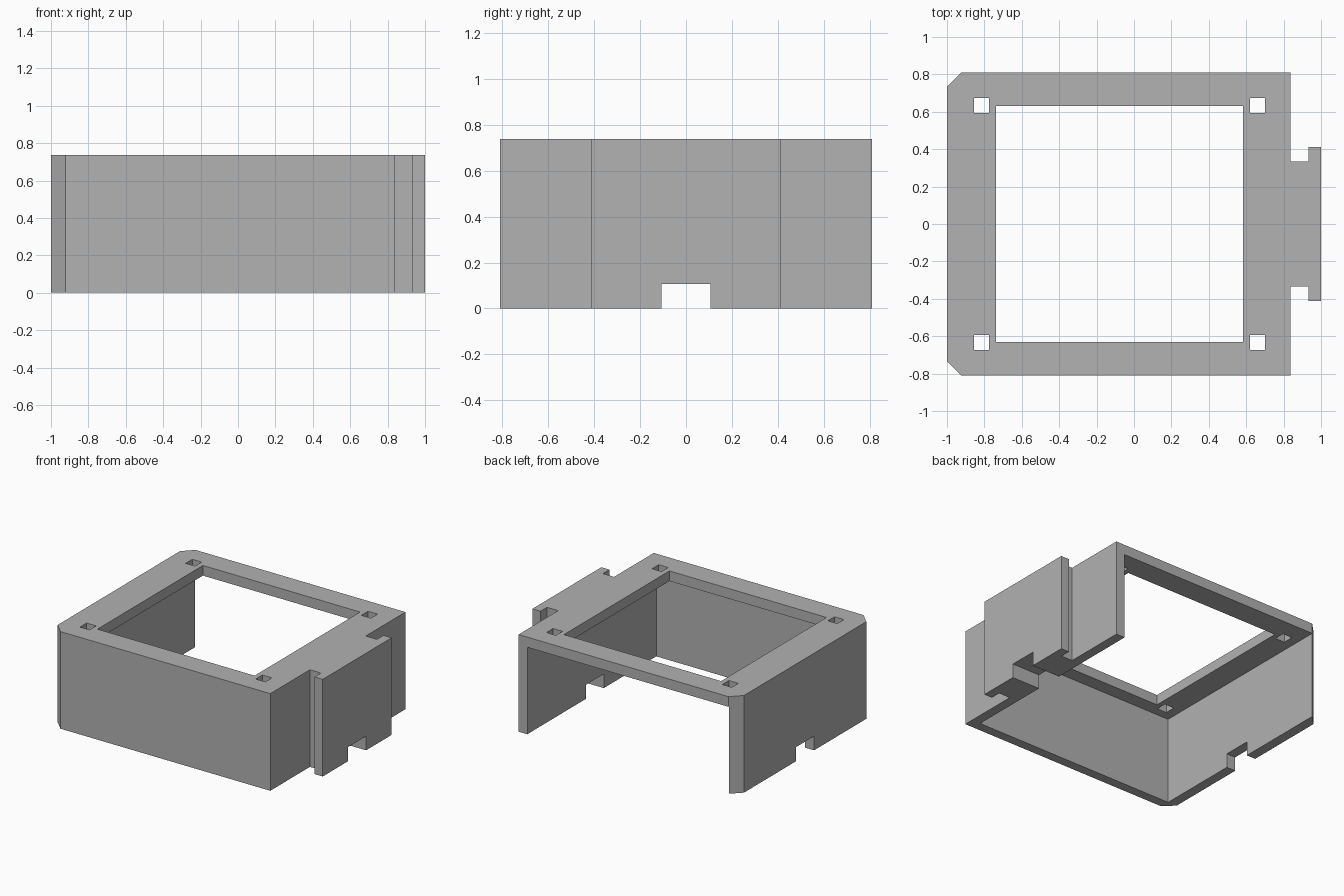
import bpy
import bmesh

cube = bpy.data.objects.get("Cube")
if cube:
    bpy.data.objects.remove(cube, do_unlink=True)

HEIGHT, PLATE = 0.737, 0.077
WALL = 0.073
LEFT, RIGHT, HALF = -1.0, 0.838, 0.81

grey = bpy.data.materials.new("plain grey")
grey.use_nodes = True
colour = (0.445, 0.445, 0.445, 1)
grey.diffuse_color = colour
grey.node_tree.nodes["Principled BSDF"].inputs["Base Color"].default_value = colour


def prism(name, outline, z0, z1):
    """Extrude a flat outline from z0 up to z1."""
    bm = bmesh.new()
    face = bm.faces.new([bm.verts.new((x, y, z0)) for x, y in outline])
    new = bmesh.ops.extrude_face_region(bm, geom=[face])["geom"]
    top = [v for v in new if isinstance(v, bmesh.types.BMVert)]
    bmesh.ops.translate(bm, verts=top, vec=(0, 0, z1 - z0))
    bmesh.ops.recalc_face_normals(bm, faces=bm.faces)
    mesh = bpy.data.meshes.new(name)
    bm.to_mesh(mesh)
    bm.free()
    mesh.materials.append(grey)
    obj = bpy.data.objects.new(name, mesh)
    bpy.context.collection.objects.link(obj)
    return obj


def box(name, x0, x1, y0, y1, z0, z1):
    return prism(name, [(x0, y0), (x1, y0), (x1, y1), (x0, y1)], z0, z1)


# Body outline: chamfered left corners and a T-shaped tab on the right
half = [(LEFT, -0.733), (-0.923, -HALF), (RIGHT, -HALF),
        (RIGHT, -0.335), (0.932, -0.335), (0.932, -0.413), (1.0, -0.413)]
outline = half + [(x, -y) for x, y in reversed(half)]
body = prism("housing", outline, 0, HEIGHT)

# Cavity open below and at the back, top window, cable notch, corner holes
cutters = [
    box("cavity_cutter", LEFT + WALL + 0.002, RIGHT - WALL,
        WALL - HALF, 1, -0.1, HEIGHT - PLATE),
    box("window_cutter", -0.737, 0.582, -0.632, 0.632, 0.5, 1),
    box("notch_cutter", -1.2, 1.2, -0.107, 0.107, -0.1, 0.107),
]
for x in (-0.815, 0.66):
    for y in (-0.633, 0.633):
        cutters.append(box("hole_cutter", x - 0.04, x + 0.04,
                           y - 0.04, y + 0.04, 0.5, 1))

bpy.context.view_layer.objects.active = body
for cutter in cutters:
    cutter.hide_render = True
    mod = body.modifiers.new("cut", 'BOOLEAN')
    mod.operation = 'DIFFERENCE'
    mod.solver = 'EXACT'
    mod.object = cutter
    bpy.ops.object.modifier_apply(modifier=mod.name)
    bpy.data.objects.remove(cutter, do_unlink=True)
